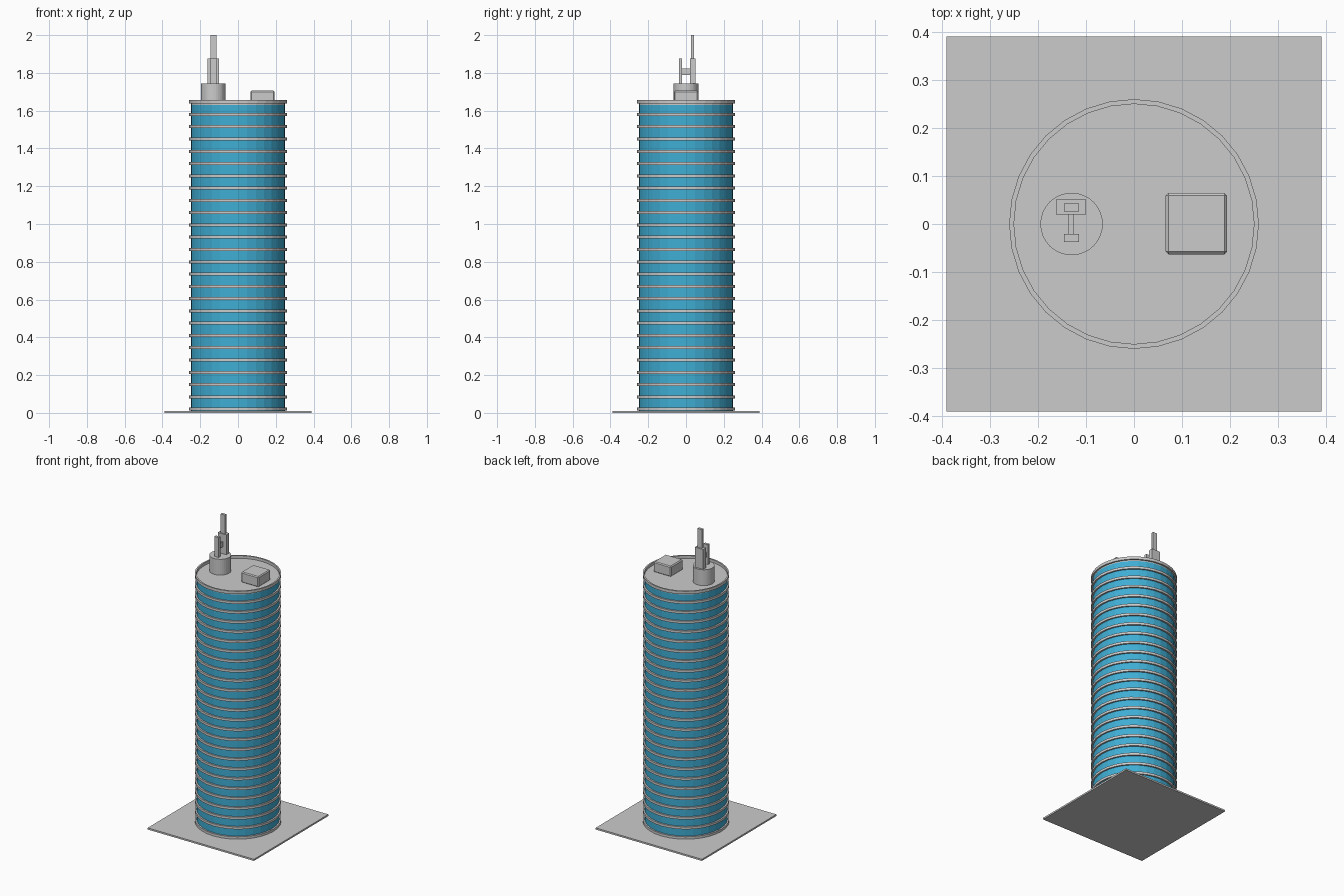
import bpy, bmesh, math

if "Cube" in bpy.data.objects:
    bpy.data.objects.remove(bpy.data.objects["Cube"])

SIDES = 32
FLOORS = 25
PITCH = 0.065


def finish(name, bm, mat=None):
    bmesh.ops.recalc_face_normals(bm, faces=bm.faces[:])
    mesh = bpy.data.meshes.new(name)
    bm.to_mesh(mesh)
    bm.free()
    obj = bpy.data.objects.new(name, mesh)
    bpy.context.collection.objects.link(obj)
    if mat:
        mesh.materials.append(mat)
    return obj


def box(name, x0, x1, y0, y1, z0, z1):
    bm = bmesh.new()
    bmesh.ops.create_cube(bm, size=1)
    for v in bm.verts:
        v.co.x = x1 if v.co.x > 0 else x0
        v.co.y = y1 if v.co.y > 0 else y0
        v.co.z = z1 if v.co.z > 0 else z0
    return finish(name, bm)


def cylinder(name, r, z0, z1, x=0.0, mat=None):
    bm = bmesh.new()
    bmesh.ops.create_cone(bm, cap_ends=True, segments=SIDES, radius1=r, radius2=r, depth=z1 - z0)
    bmesh.ops.translate(bm, verts=bm.verts[:], vec=(x, 0, (z0 + z1) / 2))
    return finish(name, bm, mat)


def ring(name, r_in, r_out, z0, z1):
    # square section turned around the z axis
    bm = bmesh.new()
    section = [(r_in, z0), (r_out, z0), (r_out, z1), (r_in, z1)]
    loops = []
    for i in range(SIDES):
        a = 2 * math.pi * i / SIDES
        loops.append([bm.verts.new((r * math.cos(a), r * math.sin(a), z)) for r, z in section])
    for i in range(SIDES):
        a, b = loops[i], loops[(i + 1) % SIDES]
        for j in range(4):
            k = (j + 1) % 4
            bm.faces.new((a[j], b[j], b[k], a[k]))
    return finish(name, bm)


glass = bpy.data.materials.new("blue_glass")
glass.diffuse_color = (0.05, 0.42, 0.66, 1)
glass.use_nodes = True
glass.node_tree.nodes["Principled BSDF"].inputs["Base Color"].default_value = glass.diffuse_color

# Ground plate, glass shaft and roof slab
box("base_plate", -0.39, 0.39, -0.39, 0.39, 0, 0.011)
cylinder("glass_shaft", 0.25, 0.011, 1.63, mat=glass)
cylinder("roof_slab", 0.25, 1.63, 1.638)

# Floor bands, the last one being the roof parapet
for i in range(FLOORS):
    z = 0.02 + PITCH * i
    ring(f"floor_band_{i + 1}", 0.245, 0.26, z - 0.008, z + 0.008)
ring("roof_parapet", 0.25, 0.26, 1.637, 1.656)

# Rooftop plant box with chamfered edges
plant = box("plant_box", 0.066, 0.194, -0.063, 0.065, 1.636, 1.706)
bevel = plant.modifiers.new("chamfer", 'BEVEL')
bevel.width = 0.006
bevel.segments = 1

# Antenna drum and masts
cylinder("antenna_drum", 0.065, 1.636, 1.743, x=-0.13)
box("antenna_block", -0.162, -0.1, 0.02, 0.051, 1.742, 1.875)
box("tall_mast", -0.146, -0.115, 0.026, 0.043, 1.874, 2.0)
box("short_mast", -0.146, -0.115, -0.038, -0.021, 1.742, 1.875)
box("mast_brace", -0.137, -0.125, -0.022, 0.021, 1.79, 1.823)
